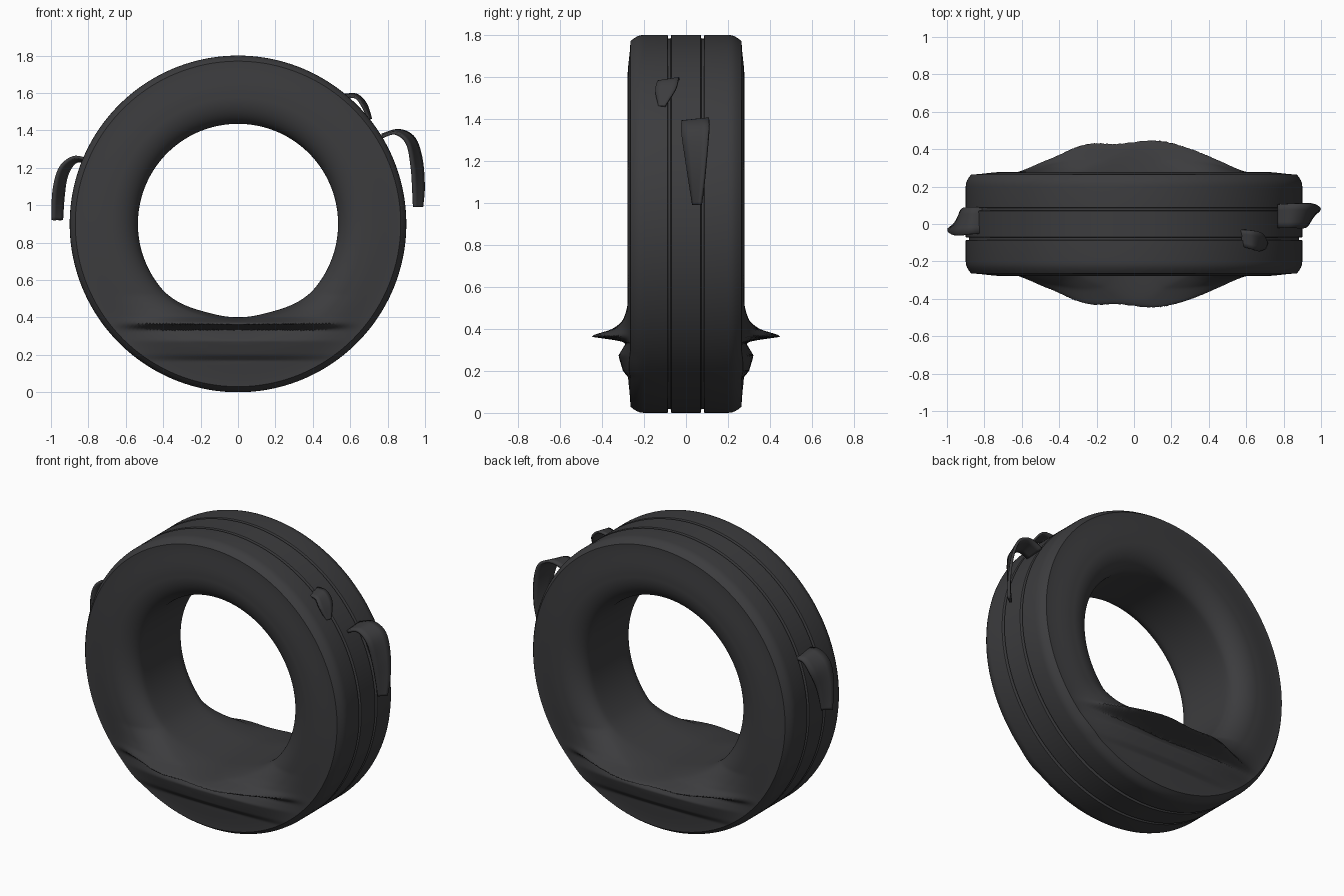
import bpy, bmesh, math
from mathutils import Vector

if "Cube" in bpy.data.objects:
    bpy.data.objects.remove(bpy.data.objects["Cube"])

rubber = bpy.data.materials.new("dark_rubber")
rubber.diffuse_color = (0.045, 0.045, 0.048, 1)
rubber.use_nodes = True
rubber.node_tree.nodes["Principled BSDF"].inputs["Base Color"].default_value = rubber.diffuse_color


def finish(name, bm, angle):
    bmesh.ops.recalc_face_normals(bm, faces=bm.faces[:])
    me = bpy.data.meshes.new(name)
    bm.to_mesh(me)
    bm.free()
    me.materials.append(rubber)
    ob = bpy.data.objects.new(name, me)
    bpy.context.collection.objects.link(ob)
    bpy.ops.object.select_all(action='DESELECT')
    ob.select_set(True)
    bpy.context.view_layer.objects.active = ob
    bpy.ops.object.shade_smooth_by_angle(angle=math.radians(angle))
    return ob


def interp(table, v):
    # smooth-stepped free interpolation between table points
    if v <= table[0][0]:
        return table[0][1]
    for (a, p), (b, q) in zip(table, table[1:]):
        if v <= b:
            return p + (q - p) * (v - a) / (b - a)
    return table[-1][1]


def smooth(t):
    t = min(max(t, 0), 1)
    return t * t * (3 - 2 * t)


# flattened-sidewall folds: lip reach along x, and its shape over height
LIP = [(-.66, 0), (-.58, .02), (-.4, .09), (-.3, .145), (-.22, .172), (-.1, .18), (-.03, .195),
       (.07, .205), (.14, .195), (.25, .155), (.4, .085), (.55, .02), (.64, 0)]
FOLD = [(.335, 0), (.345, .35), (.362, 1), (.372, .98), (.40, .62), (.44, .38), (.52, 0)]
BULGE = [(.17, 0), (.2, .5), (.275, 1), (.31, .6), (.335, .25), (.35, 0)]


def lip_reach(x):
    return sum(interp(LIP, x + d * .02) for d in range(-2, 3)) / 5


def sag(x, y, z):
    # sideways push of the squashed bottom part
    if z > .53:
        return y
    d = lip_reach(x) * interp(FOLD, z)
    d += .045 * max(0, 1 - (x / .62) ** 2) * interp(BULGE, z)
    return y + math.copysign(d * smooth((abs(y) - .17) / .06), y)


# half profile as (u, y): u = 0 at the hole, 1 at the tread
SIDE = 72
half = [(0, .07 * i / 4 * 2.4) for i in range(5)]
R0, R1 = .535, .87


def side_y(u):
    rise = math.sqrt(max(0, 1 - (1 - min(u / .42, 1)) ** 2))
    return .17 + .108 * rise - .013 * smooth((u - .5) / .5)


half += [((i / SIDE) ** 1.25, side_y((i / SIDE) ** 1.25)) for i in range(1, SIDE + 1)]
to_u = lambda r: (r - R0) / (R1 - R0)
half += [(to_u(r), y) for r, y in [(.882, .25), (.892, .234), (.898, .218), (.9, .2), (.9, .089),
                                   (.898, .087), (.882, .085), (.882, .073), (.898, .071), (.9, .069), (.9, 0)]]
profile = half + [(u, -y) for u, y in reversed(half[1:-1])]

# tyre body
N = 320
bm = bmesh.new()
rings = []
for i in range(N):
    a = 2 * math.pi * i / N
    # hole is shallower near the bottom
    rim = R0 - .036 * smooth((50 - abs(math.degrees(a - math.pi))) / 36)
    ring = []
    for u, y in profile:
        r = rim + (R1 - rim) * u if u <= 1 else R0 + (R1 - R0) * u
        x, z = r * math.sin(a), .9 + r * math.cos(a)
        ring.append(bm.verts.new((x, sag(x, y, z), z)))
    rings.append(ring)
P = len(profile)
for i in range(N):
    A, B = rings[i], rings[(i + 1) % N]
    for j in range(P):
        k = (j + 1) % P
        bm.faces.new((A[j], A[k], B[k], B[j]))
finish("tyre_body", bm, 40)


def spline(pts, n=24):
    # Catmull-Rom curve through the points
    pts = [Vector(p) for p in pts]
    out = []
    for s in range(n + 1):
        t = s / n * (len(pts) - 1)
        i = min(int(t), len(pts) - 2)
        f = t - i
        p0, p1, p2, p3 = (pts[min(max(i + k, 0), len(pts) - 1)] for k in (-1, 0, 1, 2))
        out.append(.5 * (2 * p1 + (p2 - p0) * f + (2 * p0 - 5 * p1 + 4 * p2 - p3) * f * f
                         + (3 * p1 - p0 - 3 * p2 + p3) * f ** 3))
    return out


def flap(name, outer, inner, thick):
    # peeled strip of tread lofted between two edges
    bm = bmesh.new()
    rows = []
    for p, q in zip(spline(outer), spline(inner)):
        rows.append([bm.verts.new(p.lerp(q, k / 4)) for k in range(5)])
    for A, B in zip(rows, rows[1:]):
        for k in range(4):
            bm.faces.new((A[k], A[k + 1], B[k + 1], B[k]))
    ob = finish(name, bm, 40)
    mod = ob.modifiers.new("thickness", 'SOLIDIFY')
    mod.thickness = thick
    mod.offset = 0


flap("right_flap",
     [(.77, .105, 1.375), (.86, .11, 1.4), (.94, .11, 1.36), (.98, .1, 1.25), (.993, .085, 1.1), (.985, .07, .99)],
     [(.77, -.02, 1.365), (.84, -.02, 1.385), (.905, -.02, 1.33), (.93, 0, 1.2), (.937, .02, 1.08), (.94, .035, .99)],
     .016)
flap("left_flap",
     [(-.81, -.05, 1.245), (-.88, -.055, 1.255), (-.95, -.06, 1.2), (-.985, -.05, 1.08), (-.993, -.03, .92)],
     [(-.81, .09, 1.235), (-.87, .09, 1.23), (-.915, .08, 1.16), (-.933, .04, 1.05), (-.94, .01, .92)],
     .016)
flap("small_flap",
     [(.57, -.03, 1.59), (.635, -.035, 1.59), (.685, -.05, 1.54), (.712, -.1, 1.46)],
     [(.58, -.12, 1.575), (.63, -.135, 1.575), (.665, -.145, 1.53), (.70, -.13, 1.46)],
     .012)
